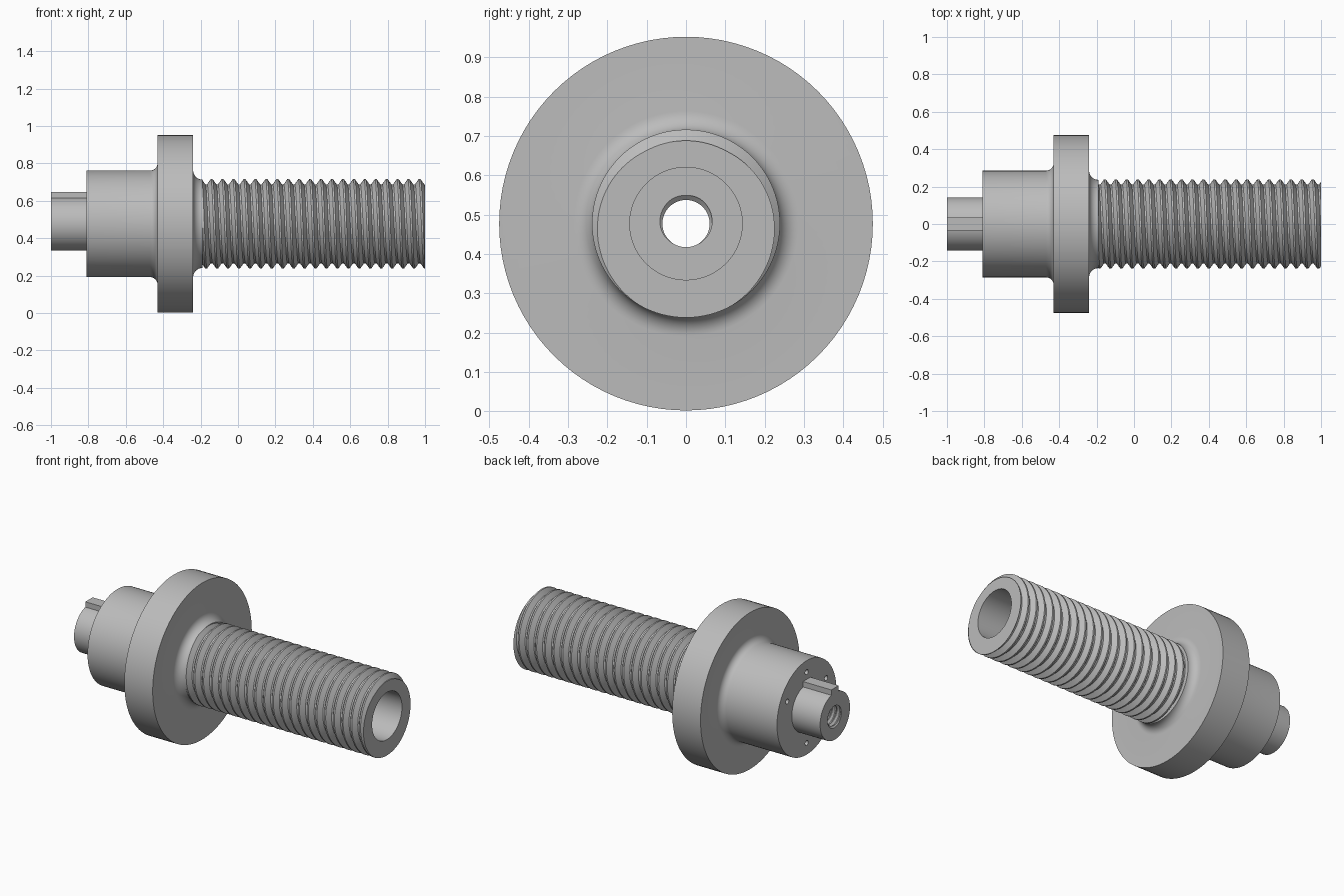
import bpy
import bmesh
from math import sin, cos, pi, tau, floor

if "Cube" in bpy.data.objects:
    bpy.data.objects.remove(bpy.data.objects["Cube"], do_unlink=True)

AXIS_Z = 0.477
SEGS = 96

steel = bpy.data.materials.new("plain grey steel")
steel.use_nodes = True
GREY = (0.5, 0.5, 0.5, 1)
steel.diffuse_color = GREY
bsdf = steel.node_tree.nodes["Principled BSDF"]
bsdf.inputs["Base Color"].default_value = GREY
bsdf.inputs["Roughness"].default_value = 0.6


def finish(name, bm):
    """Turn a bmesh into a named object with the steel material."""
    mesh = bpy.data.meshes.new(name)
    bm.to_mesh(mesh)
    bm.free()
    mesh.materials.append(steel)
    obj = bpy.data.objects.new(name, mesh)
    bpy.context.collection.objects.link(obj)
    return obj


def select(obj):
    bpy.ops.object.select_all(action='DESELECT')
    obj.select_set(True)
    bpy.context.view_layer.objects.active = obj


def smooth(obj):
    select(obj)
    bpy.ops.object.shade_smooth_by_angle(angle=pi / 6)


def lathe(name, profile):
    """Spin profile(angle) -> [(x, radius)] around the shaft axis."""
    bm = bmesh.new()
    columns = []
    for i in range(SEGS + 1):
        a = tau * i / SEGS
        columns.append([bm.verts.new((x, r * cos(a), AXIS_Z + r * sin(a)))
                        for x, r in profile(a)])
    for c, d in zip(columns, columns[1:]):
        for j in range(len(c) - 1):
            bm.faces.new((c[j], d[j], d[j + 1], c[j + 1]))
    bmesh.ops.remove_doubles(bm, verts=bm.verts, dist=1e-5)
    bmesh.ops.dissolve_degenerate(bm, dist=1e-6, edges=bm.edges)
    bmesh.ops.recalc_face_normals(bm, faces=bm.faces)
    return finish(name, bm)


def thread(a, x0, x1, pitch, root, crest, flat=0.08):
    """Profile of a right-handed helical thread at one angle, cut at both ends."""
    turn = a / tau - 0.25
    points = []
    for k in range(floor((x0 - x1) / pitch) - 1, 3):
        for b in (-flat, flat, 0.5 - flat, 0.5 + flat):
            x = min(max(x1 + pitch * (k + b + turn), x0), x1)
            u = (x - x1) / pitch - turn
            d = abs(u - round(u))
            t = min(max((d - flat) / (0.5 - 2 * flat), 0), 1)
            points.append((x, root + (crest - root) * t))
    return points


def fillet(cx, cr, rad, start, end, steps=8):
    """Arc points around (cx, cr) for a fillet."""
    return [(cx + rad * cos(start + (end - start) * i / steps),
             cr + rad * sin(start + (end - start) * i / steps))
            for i in range(steps + 1)]


# Stub, boss and flange turned as one solid with a stepped bore
BORE, TAP, BORE_END = 0.143, 0.072, -0.6
hub_profile = (
    [(-1, TAP), (-1, 0.143), (-0.81, 0.143), (-0.81, 0.285)]
    + fillet(-0.47, 0.325, 0.04, -pi / 2, 0)
    + [(-0.43, 0.475), (-0.24, 0.475)]
    + fillet(-0.19, 0.286, 0.05, pi, 1.5 * pi)
    + [(-0.19, BORE), (BORE_END, BORE), (BORE_END, TAP), (-1, TAP)])
hub = lathe("flanged_hub", lambda a: hub_profile)

# Ring of six small holes in the boss face
bm = bmesh.new()
for i in range(6):
    a = pi / 6 + i * pi / 3
    res = bmesh.ops.create_cone(bm, cap_ends=True, segments=20,
                                radius1=0.015, radius2=0.015, depth=0.24)
    for v in res["verts"]:
        x, y, z = v.co
        v.co = (z - 0.81, y + 0.215 * cos(a), AXIS_Z + x + 0.215 * sin(a))
bmesh.ops.recalc_face_normals(bm, faces=bm.faces)
cutter = finish("hole_cutter", bm)
cutter.hide_render = True
mod = hub.modifiers.new("holes", 'BOOLEAN')
mod.operation = 'DIFFERENCE'
mod.solver = 'EXACT'
mod.object = cutter
select(hub)
bpy.ops.object.modifier_apply(modifier="holes")
bpy.data.objects.remove(cutter, do_unlink=True)
smooth(hub)

# Threaded hollow shank
shank = lathe("threaded_shank", lambda a: (
    [(-0.19, BORE)] + thread(a, -0.19, 1, 0.0585, 0.211, 0.239)
    + [(1, BORE), (-0.19, BORE)]))
smooth(shank)

# Internal thread in the stub
tapped = lathe("tapped_hole", lambda a: (
    [(-1, TAP)] + thread(a, -1, BORE_END, 0.03, TAP, 0.06)
    + [(BORE_END, TAP)]))
smooth(tapped)

# Drive key on top of the stub
bm = bmesh.new()
bmesh.ops.create_cube(bm, size=1)
for v in bm.verts:
    v.co = (-0.905 + v.co.x * 0.19, v.co.y * 0.07, 0.608 + v.co.z * 0.08)
finish("drive_key", bm)
